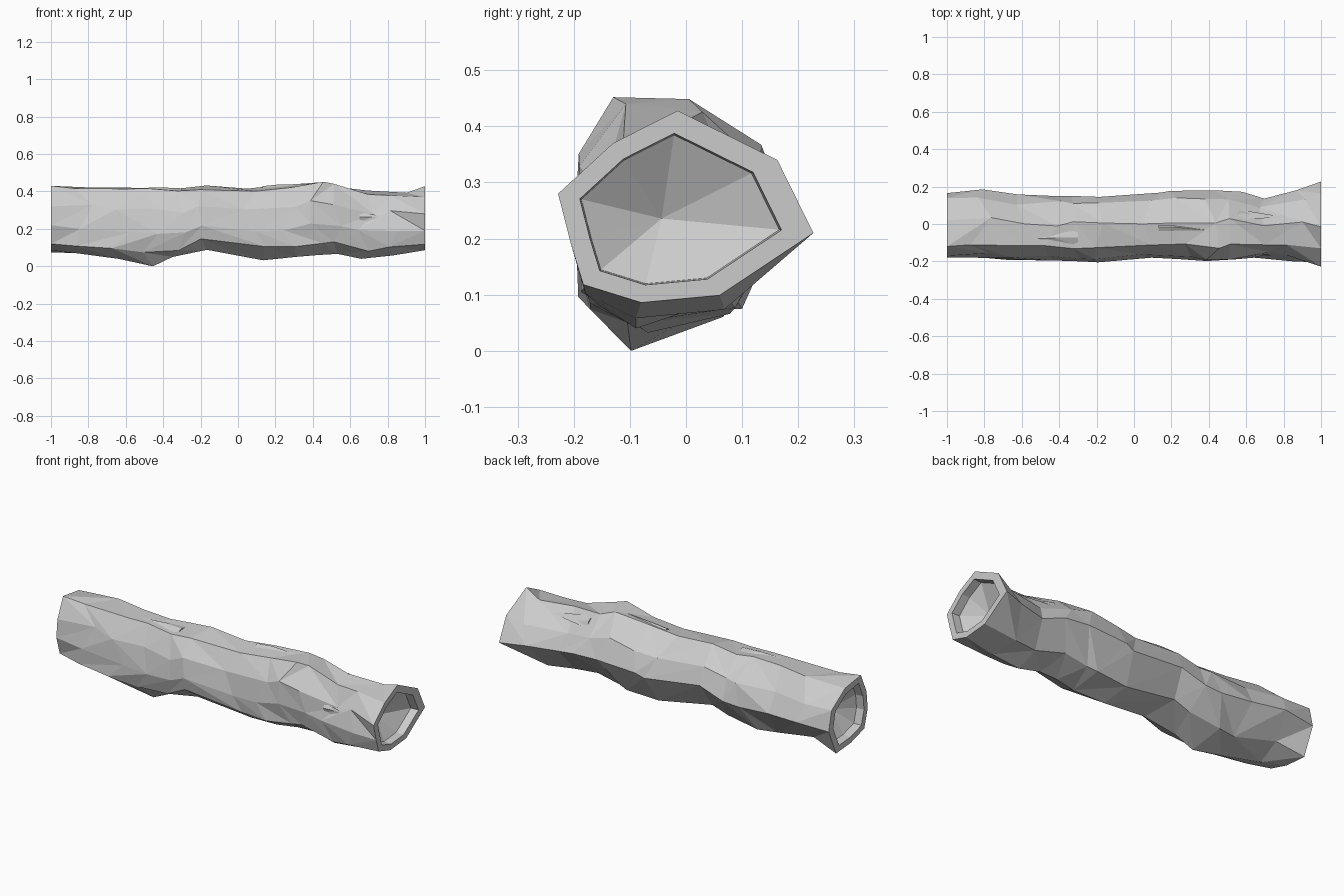
import bpy, bmesh, math, random
from mathutils import Vector
from mathutils.bvhtree import BVHTree

if "Cube" in bpy.data.objects:
    bpy.data.objects.remove(bpy.data.objects["Cube"])

random.seed(7)
SIDES = 9

# Section extents along the log: x, bottom, top, front, back
STATIONS = [
    (-0.82, .070, .42, -.180, .185), (-0.63, .040, .42, -.192, .158),
    (-0.45, .000, .418, -.195, .150), (-0.29, .050, .415, -.200, .150),
    (-0.15, .088, .432, -.205, .145), (0.09, .032, .415, -.180, .168),
    (0.25, .050, .433, -.188, .177), (0.40, .060, .452, -.198, .180),
    (0.54, .066, .440, -.190, .172), (0.69, .040, .405, -.180, .136),
    (0.86, .058, .393, -.200, .180),
]
# Outlines as (y, z), listed in the same turning order
RIGHT = [(.227, .21), (.163, .34), (-.015, .428), (-.13, .37), (-.228, .28),
         (-.205, .19), (-.183, .118), (-.08, .086), (.06, .099)]
MIDDLE = [(.175, .215), (.135, .33), (.01, .435), (-.12, .42), (-.18, .31),
          (-.20, .19), (-.185, .085), (-.09, .03), (.07, .07)]
LEFT = [(.165, .22), (.14, .33), (.02, .41), (-.12, .43), (-.17, .32),
        (-.18, .22), (-.15, .12), (-.03, .085), (.10, .075)]


def fit(vals, lo, hi):
    a, b = min(vals), max(vals)
    return [lo + (v - a) / (b - a) * (hi - lo) for v in vals]


def section(x, bottom, top, front, back):
    """Jittered middle outline fitted to the given extents."""
    j = lambda: random.uniform(-.016, .016)
    ys = fit([y + j() for y, z in MIDDLE], front, back)
    zs = fit([z + j() for y, z in MIDDLE], bottom, top)
    return [Vector((x + random.uniform(-.06, .06), y, z)) for y, z in zip(ys, zs)]


def bridge(bm, a, b):
    """Triangles between two rings with randomly chosen diagonals."""
    for i in range(SIDES):
        j = (i + 1) % SIDES
        if random.random() < .5:
            tris = ((a[i], a[j], b[j]), (a[i], b[j], b[i]))
        else:
            tris = ((a[i], a[j], b[i]), (a[j], b[j], b[i]))
        for t in tris:
            bm.faces.new(t)


def hollow(bm, ring, direction):
    """Flat rim, short inner wall and a recessed cone at one end."""
    c = sum((v.co for v in ring), Vector()) / SIDES
    lip = [bm.verts.new(c + (v.co - c) * .79) for v in ring]
    deep = [bm.verts.new(c + (v.co - c) * .775 - Vector((direction * .045, 0, 0))) for v in ring]
    tip = bm.verts.new(c - Vector((direction * .12, 0, 0)))
    for a, b in ((ring, lip), (lip, deep)):
        for i in range(SIDES):
            j = (i + 1) % SIDES
            bm.faces.new((a[i], a[j], b[j], b[i]))
    for i in range(SIDES):
        bm.faces.new((deep[i], deep[(i + 1) % SIDES], tip))


def make_object(name, bm):
    bmesh.ops.recalc_face_normals(bm, faces=bm.faces[:])
    mesh = bpy.data.meshes.new(name)
    bm.to_mesh(mesh)
    bm.free()
    ob = bpy.data.objects.new(name, mesh)
    bpy.context.collection.objects.link(ob)
    return ob


# Log body
bm = bmesh.new()
rings = [[Vector((-1, y, z)) for y, z in LEFT]]
rings += [section(*st) for st in STATIONS]
rings.append([Vector((1, y, z)) for y, z in RIGHT])
rings = [[bm.verts.new(p) for p in r] for r in rings]
for a, b in zip(rings, rings[1:]):
    bridge(bm, a, b)
surface = BVHTree.FromBMesh(bm)
hollow(bm, rings[0], -1)
hollow(bm, rings[-1], 1)
make_object("hollow_log", bm)


def on_surface(x, angle, lift):
    """Point on the bark at this angle around the axis."""
    d = Vector((0, math.cos(angle), math.sin(angle)))
    hit = surface.ray_cast(Vector((x, 0, .24)) + d, -d)[0]
    return hit + d * lift


# Lifted bark splinters: x of raised end, x of tip, angle, half width
bm = bmesh.new()
for x0, x1, deg, w in [(-.30, -.68, 112, 14), (.56, .82, 68, 13),
                       (.13, .42, 95, 13), (.65, .86, 172, 9)]:
    a, s = math.radians(deg), math.radians(w)
    l, r = on_surface(x0, a - s, -.006), on_surface(x0, a + s, -.006)
    m = on_surface((x0 * 2 + x1) / 3, a, .008)
    e, t = on_surface(x0, a, .008), on_surface(x1, a + s * .4, -.006)
    l, r, m, e, t = [bm.verts.new(p) for p in (l, r, m, e, t)]
    for f in ((l, e, m), (e, r, m), (l, m, t), (m, r, t), (l, r, e), (l, t, r)):
        bm.faces.new(f)
make_object("bark_splinters", bm)
